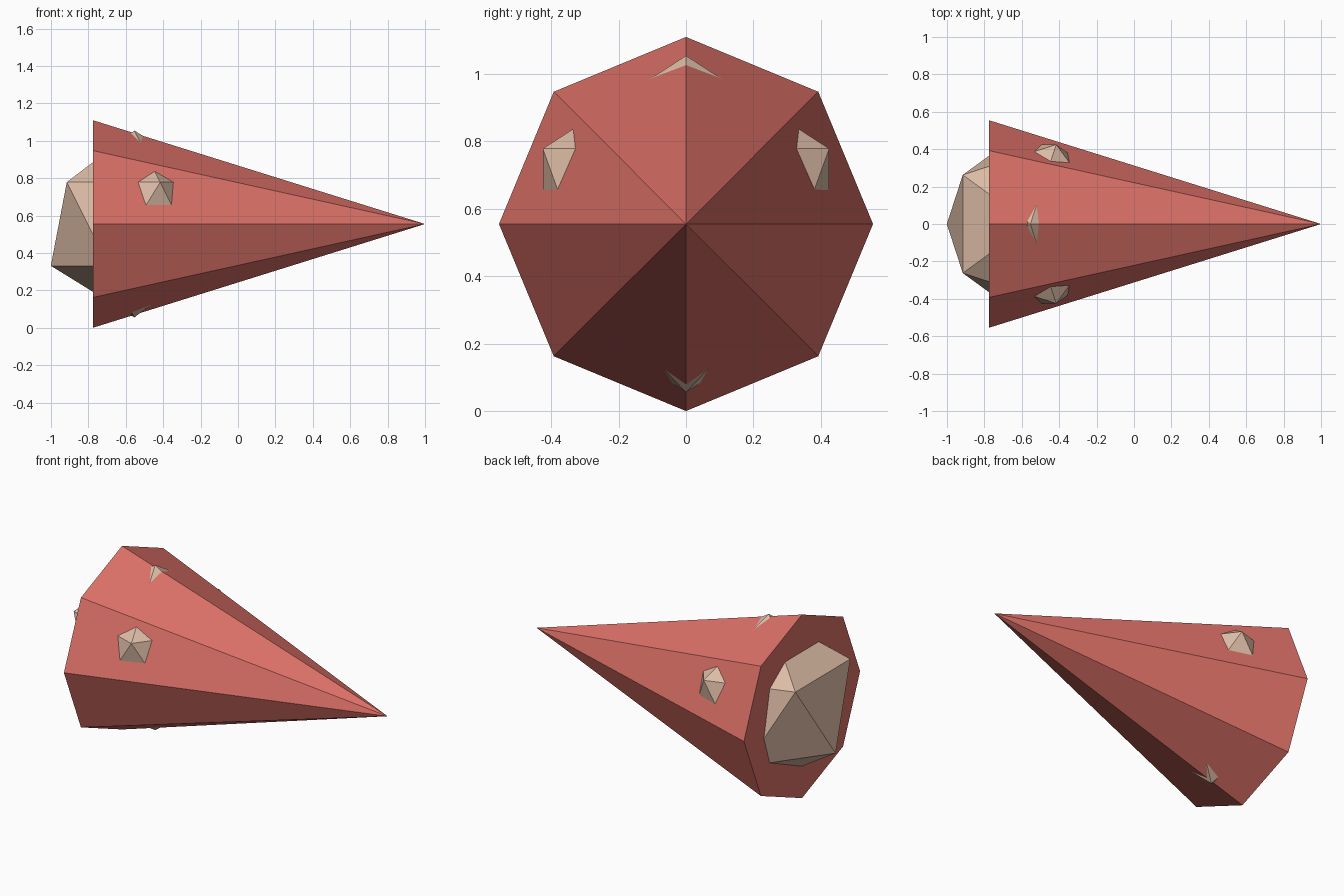
import bpy
import math

cube = bpy.data.objects.get("Cube")
if cube:
    bpy.data.objects.remove(cube, do_unlink=True)

R = 0.555                 # cone base radius and height of its axis
LENGTH = 3.2 * R
BASE_X = 1 - LENGTH


def material(name, rgb):
    mat = bpy.data.materials.new(name)
    mat.use_nodes = True
    mat.diffuse_color = (*rgb, 1)
    bsdf = next(n for n in mat.node_tree.nodes if n.type == "BSDF_PRINCIPLED")
    bsdf.inputs["Base Color"].default_value = (*rgb, 1)
    return mat


def finish(name, mat):
    obj = bpy.context.object
    obj.name = obj.data.name = name
    obj.data.materials.append(mat)
    bpy.ops.object.shade_flat()
    return obj


# Eight-sided cone lying on its side, tip towards +x
bpy.ops.mesh.primitive_cone_add(
    vertices=8, radius1=R, radius2=0, depth=LENGTH,
    location=(BASE_X + LENGTH / 2, 0, R), rotation=(0, math.pi / 2, 0))
finish("cone_shell", material("coral red", (0.72, 0.165, 0.138)))

# Faceted core bulging from the base, its corners piercing the cone wall
bpy.ops.mesh.primitive_ico_sphere_add(
    subdivisions=1, radius=0.9 * R, location=(BASE_X + 0.4 * R, 0, R))
finish("faceted_core", material("pale tan", (0.72, 0.50, 0.38)))
